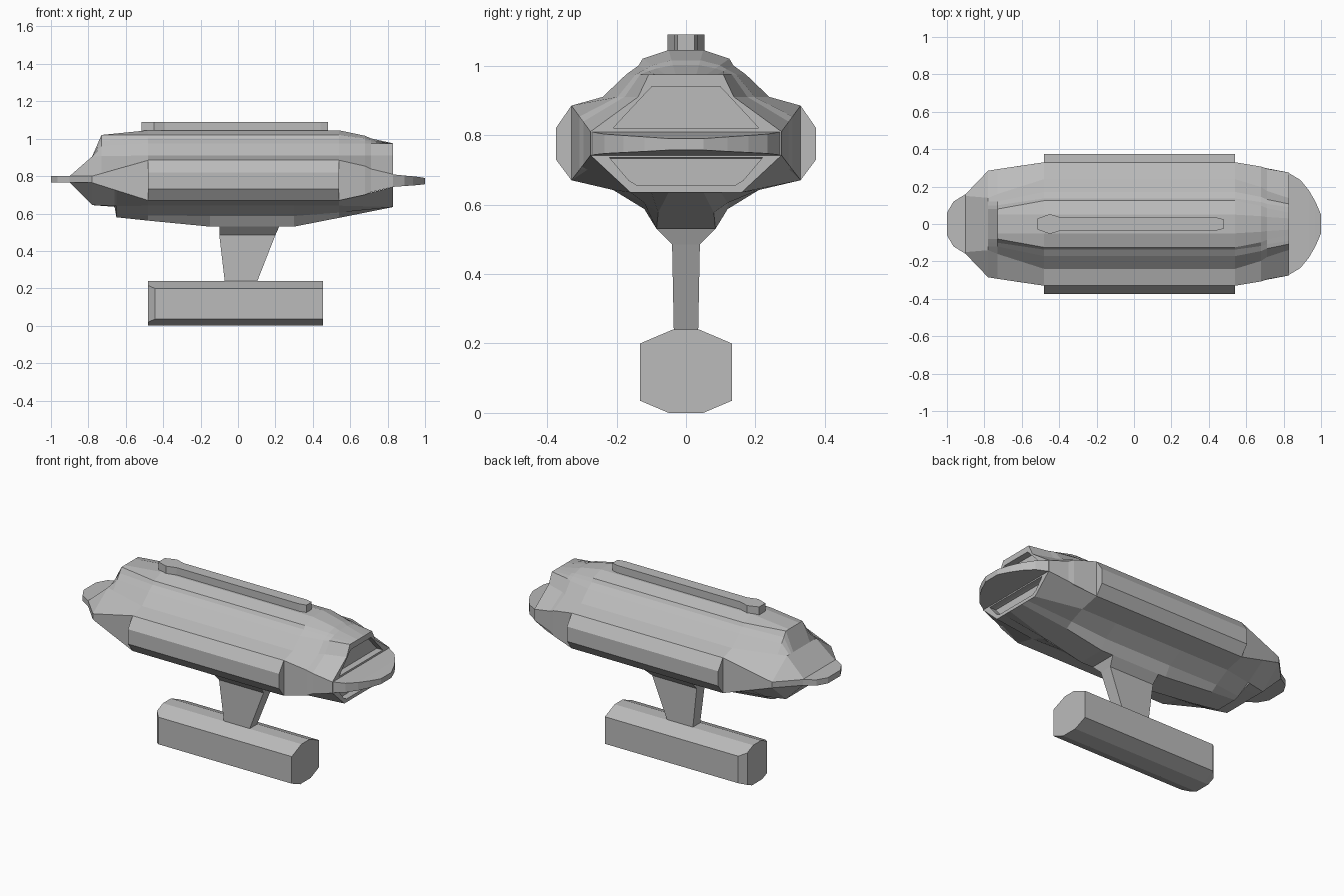
import bpy
import bmesh

default_cube = bpy.data.objects.get("Cube")
if default_cube:
    bpy.data.objects.remove(default_cube, do_unlink=True)

# Single hull colour
grey = bpy.data.materials.new("hull grey")
grey.use_nodes = True
hull_colour = (0.5, 0.5, 0.5, 1)
grey.diffuse_color = hull_colour
grey.node_tree.nodes["Principled BSDF"].inputs["Base Color"].default_value = hull_colour


def loft(name, stations, axis="x"):
    """Skin a row of half sections, each mirrored across the centre plane.

    A station is (position, half section). Along x a section holds (y, z) pairs
    listed from the top down.
    """
    bm = bmesh.new()
    rings = []
    for position, half in stations:
        outline = list(half) + [(-y, z) for y, z in reversed(half)]
        rings.append([bm.verts.new((position, y, z)) for y, z in outline])
    for first, second in zip(rings, rings[1:]):
        count = len(first)
        for i in range(count):
            j = (i + 1) % count
            bm.faces.new((first[i], first[j], second[j], second[i]))
    bm.faces.new(rings[0])
    bm.faces.new(rings[-1])
    return finish(name, bm)


def finish(name, bm):
    """Clean a bmesh and turn it into a flat shaded object."""
    bmesh.ops.remove_doubles(bm, verts=bm.verts, dist=0.0005)
    bmesh.ops.recalc_face_normals(bm, faces=bm.faces)
    mesh = bpy.data.meshes.new(name)
    bm.to_mesh(mesh)
    bm.free()
    mesh.materials.append(grey)
    part = bpy.data.objects.new(name, mesh)
    bpy.context.collection.objects.link(part)
    return part


def blend(first, second, amount):
    """Mix two half sections of equal length."""
    return [tuple(a + (b - a) * amount for a, b in zip(p, q))
            for p, q in zip(first, second)]


def slab(name, outline):
    """Thin plate lofted from (x, half width, bottom, top) entries."""
    return loft(name, [(x, [(width, top), (width, bottom)])
                       for x, width, bottom, top in outline])


# Upper hull, from the sloping tail to the recessed nose window
upper_middle = [(.05, 1.045), (.125, 1.02), (.137, 1), (.172, .975),
                (.24, .91), (.33, .885), (.33, .67)]
upper_nose = [(.03, .975), (.06, .975), (.09, .975), (.107, .975),
              (.138, .91), (.275, .81), (.275, .742)]
upper_window = [(.03, .94), (.06, .94), (.08, .94), (.098, .94),
                (.13, .906), (.21, .82), (.2, .82)]
upper_tail = [(.05, .8), (.09, .8), (.12, .8), (.14, .8),
              (.15, .8), (.16, .8), (.16, .765)]
upper_brow = [(.05, .905), (.08, .905), (.1, .905), (.12, .905),
              (.14, .905), (.285, .8), (.285, .765)]
upper_shoulder = [(.05, 1.02), (.08, 1.02), (.1, .99), (.12, .96),
                  (.16, .907), (.293, .814), (.293, .749)]
loft("upper_hull", [
    (-.9, upper_tail),
    (-.78, upper_brow),
    (-.73, upper_shoulder),
    (-.48, upper_middle),
    (.54, upper_middle),
    (.68, blend(upper_middle, upper_nose, .42)),
    (.71, blend(upper_middle, upper_nose, .62)),
    (.83, upper_nose),
    (.83, upper_window),
    (.79, upper_window),
])

# Lower hull with the stepped keel and the lower nose window
keel_middle = [(.33, .67), (.21, .642), (.12, .587), (.085, .53)]
lower_nose = [(.275, .742), (.16, .635), (.1, .635), (.05, .635)]
lower_window = [(.22, .735), (.165, .67), (.14, .655), (.05, .655)]
loft("lower_hull", [
    (-.9, [(.16, .766), (.12, .765), (.1, .765), (.07, .765)]),
    (-.78, [(.285, .765), (.15, .645), (.1, .645), (.07, .645)]),
    (-.66, [(.303, .727), (.18, .64), (.12, .636), (.085, .636)]),
    (-.65, [(.305, .724), (.18, .64), (.1, .59), (.07, .58)]),
    (-.48, [(.33, .67), (.21, .642), (.12, .59), (.08, .562)]),
    (-.15, keel_middle),
    (.3, keel_middle),
    (.54, [(.33, .67), (.21, .642), (.12, .605), (.08, .577)]),
    (.83, lower_nose),
    (.83, lower_window),
    (.79, lower_window),
])

# Rounded plates at both ends
slab("nose_plate", [
    (.82, .277, .742, .81),
    (.89, .235, .747, .803),
    (.935, .18, .75, .799),
    (.97, .12, .753, .795),
    (1, .05, .757, .79),
])
slab("tail_plate", [
    (-.89, .165, .765, .8),
    (-.9, .16, .765, .8),
    (-.965, .12, .765, .8),
    (-1, .06, .765, .8),
])

# Side panels along the belt, mirrored left and right
panel_section = [(.32, .885), (.33, .885), (.375, .82),
                 (.375, .73), (.33, .67), (.32, .67)]
for side, sign in (("left", 1), ("right", -1)):
    bm = bmesh.new()
    ends = [[bm.verts.new((x, sign * y, z)) for y, z in panel_section]
            for x in (-.48, .54)]
    bm.faces.new(ends[0])
    bm.faces.new(ends[1])
    for i in range(len(panel_section)):
        bm.faces.new((ends[0][i - 1], ends[0][i], ends[1][i], ends[1][i - 1]))
    finish(side + "_panel", bm)

# Roof spine with a bulged rear end
slab("roof_spine", [
    (-.515, .03, 1.02, 1.09),
    (-.45, .053, 1.02, 1.09),
    (-.39, .035, 1.02, 1.09),
    (.44, .035, 1.02, 1.09),
    (.48, .025, 1.02, 1.09),
])

# Pylon: stacked rectangles of (height, rear x, front x, half width)
bm = bmesh.new()
levels = []
for z, rear, front, width in ((.54, -.1, .23, .085), (.53, -.1, .22, .085),
                              (.485, -.1, .2, .04), (.23, -.07, .1, .035)):
    corners = ((rear, -width), (front, -width), (front, width), (rear, width))
    levels.append([bm.verts.new((x, y, z)) for x, y in corners])
for upper, lower in zip(levels, levels[1:]):
    for i in range(len(upper)):
        bm.faces.new((upper[i - 1], upper[i], lower[i], lower[i - 1]))
bm.faces.new(levels[0])
bm.faces.new(levels[-1])
finish("pylon", bm)

# Eight sided pod with a chamfered rear end
pod_section = [(.038, .24), (.132, .2), (.132, .035), (.05, 0)]
pod_rear = [(.038, .24), (.095, .215), (.095, .02), (.05, 0)]
loft("pod", [(-.48, pod_rear), (-.445, pod_section), (.455, pod_section)])
